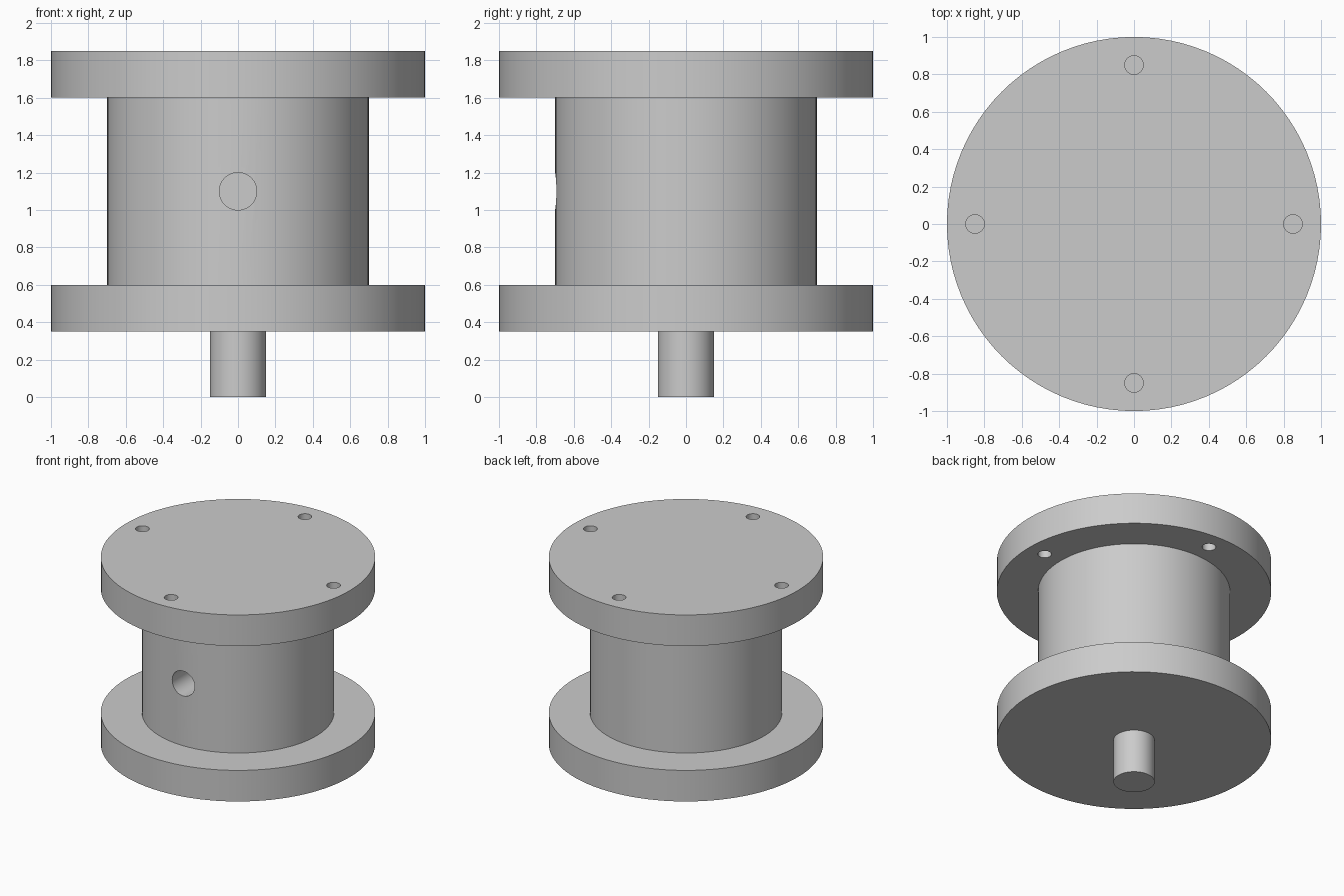
import bpy
from math import radians, cos, sin, pi

cube = bpy.data.objects.get("Cube")
if cube:
    bpy.data.objects.remove(cube, do_unlink=True)

# One plain grey metal
GREY = (0.6, 0.6, 0.6, 1.0)
metal = bpy.data.materials.new("grey metal")
metal.use_nodes = True
metal.diffuse_color = GREY
metal.node_tree.nodes["Principled BSDF"].inputs["Base Color"].default_value = GREY


def cylinder(name, radius, depth, centre, sides=96, tilt=0):
    bpy.ops.mesh.primitive_cylinder_add(
        vertices=sides, radius=radius, depth=depth,
        location=centre, rotation=(tilt, 0, 0))
    obj = bpy.context.object
    obj.name = name
    obj.data.materials.append(metal)
    return obj


def disc(name, radius, bottom, top):
    return cylinder(name, radius, top - bottom, (0, 0, (bottom + top) / 2))


def bore(target, cutter):
    """Cut the hole for good, then discard the cutter."""
    mod = target.modifiers.new("bore", 'BOOLEAN')
    mod.operation = 'DIFFERENCE'
    mod.solver = 'EXACT'
    mod.object = cutter
    bpy.ops.object.select_all(action='DESELECT')
    bpy.context.view_layer.objects.active = target
    target.select_set(True)
    bpy.ops.object.modifier_apply(modifier=mod.name)
    bpy.data.objects.remove(cutter, do_unlink=True)


# Stacked turned parts
shaft = disc("shaft", 0.15, 0, 0.35)
lower_flange = disc("lower_flange", 1, 0.35, 0.6)
drum = disc("drum", 0.7, 0.6, 1.6)
upper_flange = disc("upper_flange", 1, 1.6, 1.85)

# Four bolt holes through the upper flange
for i in range(4):
    a = i * pi / 2
    bore(upper_flange, cylinder("bolt_hole_cutter", 0.05, 0.5,
                                (0.85 * cos(a), 0.85 * sin(a), 1.72), 32))

# Blind port in the front of the drum
bore(drum, cylinder("port_cutter", 0.1, 1, (0, -0.7, 1.1), 48, pi / 2))

# Smooth walls with crisp rims
bpy.ops.object.select_all(action='DESELECT')
for part in (shaft, lower_flange, drum, upper_flange):
    part.select_set(True)
bpy.context.view_layer.objects.active = drum
bpy.ops.object.shade_smooth_by_angle(angle=radians(30))
